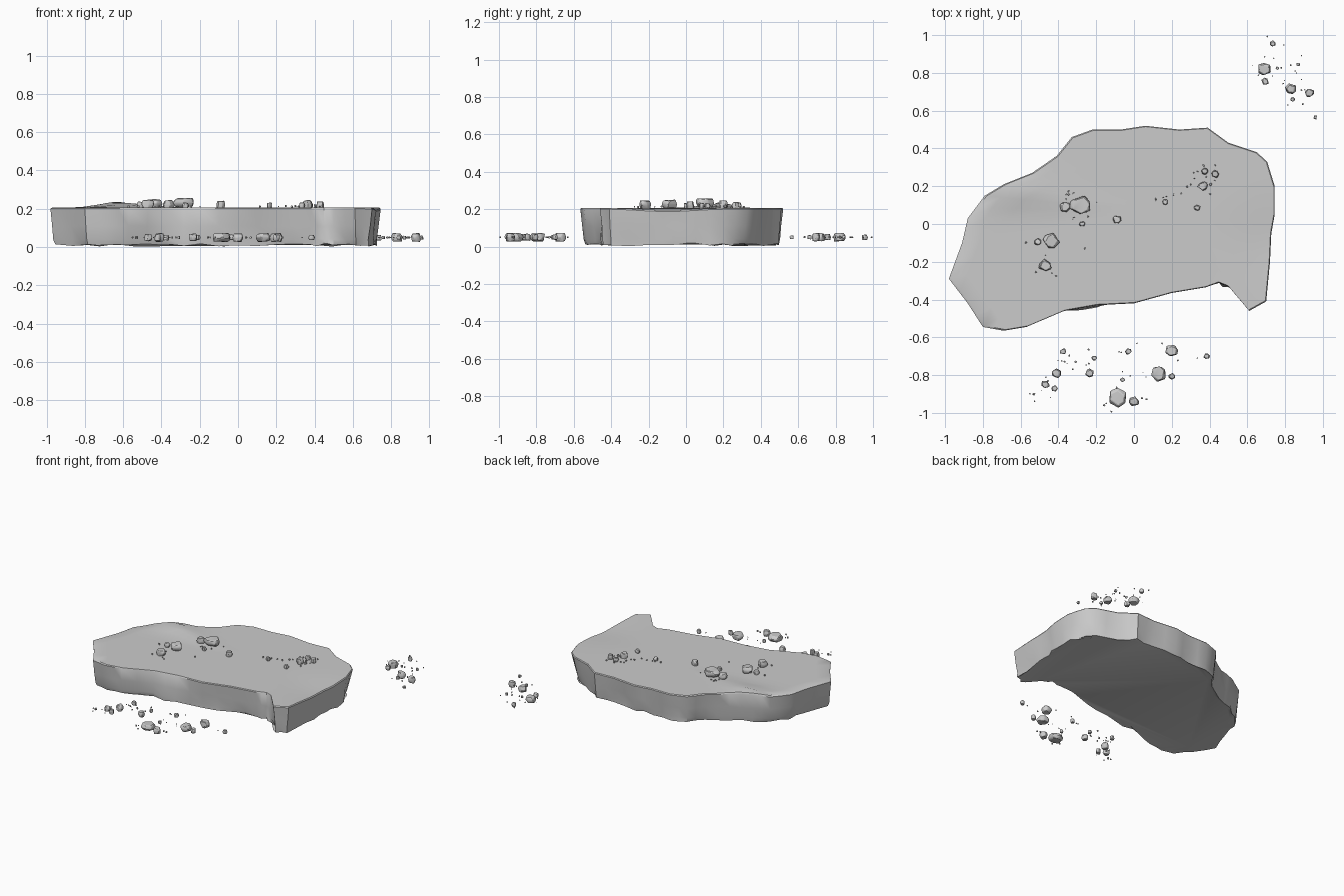
import bpy, bmesh, math, random
from mathutils import Vector

if "Cube" in bpy.data.objects:
    bpy.data.objects.remove(bpy.data.objects["Cube"])

random.seed(7)


def finish(bm, name, angle):
    bmesh.ops.recalc_face_normals(bm, faces=bm.faces)
    mesh = bpy.data.meshes.new(name)
    bm.to_mesh(mesh)
    bm.free()
    ob = bpy.data.objects.new(name, mesh)
    bpy.context.collection.objects.link(ob)
    bpy.ops.object.select_all(action='DESELECT')
    ob.select_set(True)
    bpy.context.view_layer.objects.active = ob
    bpy.ops.object.shade_smooth_by_angle(angle=math.radians(angle))
    return ob


# Slab outline seen from above, counter-clockwise from the left tip
outline = [(-.98, -.29), (-.88, -.42), (-.80, -.545), (-.69, -.565), (-.57, -.545),
           (-.37, -.46), (-.2, -.43), (0, -.42), (.2, -.365), (.38, -.335), (.45, -.31),
           (.5, -.33), (.61, -.46), (.70, -.41), (.72, -.2), (.727, -.05), (.745, .05),
           (.745, .2), (.705, .33), (.65, .38), (.5, .43), (.39, .51), (.24, .5),
           (.06, .52), (-.07, .5), (-.22, .5), (-.33, .46), (-.41, .36), (-.54, .27),
           (-.69, .21), (-.79, .15), (-.88, .03), (-.91, -.1)]
pts = []
for i, p in enumerate(outline):
    a, b = Vector(p), Vector(outline[(i + 1) % len(outline)])
    pts += [a, (a + b) / 2]
N = len(pts)
normals = []
for i in range(N):
    t = pts[(i + 1) % N] - pts[i - 1]
    normals.append(Vector((t.y, -t.x)).normalized())
CENTRE = Vector((.25, .05))


def hump(x, y):
    return .03 * math.exp(-((x + .62) / .13) ** 2 - ((y - .17) / .1) ** 2)


def near(p, x, y, r):
    return math.exp(-((p.x - x) ** 2 + (p.y - y) ** 2) / r ** 2)


def slab():
    bm = bmesh.new()

    def ring(fn):
        return [bm.verts.new(fn(pts[i], normals[i])) for i in range(N)]

    def top(s):
        def fn(p, n):
            q = CENTRE + (p - CENTRE) * s
            return (q.x, q.y, .207 + hump(q.x, q.y) - .012 * near(q, .72, -.1, .2))
        return fn

    def side(z, inset, jit):
        def fn(p, n):
            d = inset - .045 * near(p, -.25, -.43, .13) * (inset / .025)
            d -= .035 * near(p, .47, -.32, .06) * (inset / .025)
            d += .03 * near(p, .7, .35, .12) * (inset / .025)
            q = p - n * (d + random.uniform(-jit, jit))
            return (q.x, q.y, z + random.uniform(-jit, jit) * .9)
        return fn

    def bottom(p, n):
        q = CENTRE + (p - CENTRE) * .93
        return (q.x, q.y, .012)

    rings = [ring(top(s)) for s in (.3, .6, .8, .92, .99)]
    rings.append(ring(lambda p, n: (p.x, p.y, .201 + hump(p.x, p.y) * .7
                                    - .014 * near(p, .72, -.1, .2))))
    rings += [ring(side(.11, .01, .002)), ring(side(.04, .018, .004)),
              ring(side(.01, .025, .009)), ring(bottom)]
    for u, v in zip(rings, rings[1:]):
        for i in range(N):
            j = (i + 1) % N
            bm.faces.new((u[i], u[j], v[j], v[i]))
    bm.faces.new(rings[0])
    bm.faces.new(rings[-1])
    finish(bm, "stone_slab", 35)


# Rocks: flattened chipped lumps
def add_rock(target, x, y, z, r):
    bm = bmesh.new()
    h = min(r * .75, .021)
    spin = random.uniform(0, 6.28)
    n = 6 if r > .012 else 4
    for level, s in ((-1, .8), (0, 1), (1, .78)):
        for k in range(n):
            a = spin + (k + random.uniform(-.25, .25)) * 2 * math.pi / n
            q = r * s * random.uniform(.85, 1.1)
            bm.verts.new((x + q * math.cos(a), y + q * .95 * math.sin(a),
                          z + h * level + random.uniform(-.15, .15) * h))
    res = bmesh.ops.convex_hull(bm, input=bm.verts)
    inner = [g for g in res["geom_interior"] if isinstance(g, bmesh.types.BMVert)]
    bmesh.ops.delete(bm, geom=inner, context='VERTS')
    bmesh.ops.dissolve_limit(bm, angle_limit=.3, verts=bm.verts, edges=bm.edges)
    if r > .012:
        bmesh.ops.bevel(bm, geom=list(bm.edges), offset=r * .07, segments=1,
                        affect='EDGES', clamp_overlap=True)
    mesh = bpy.data.meshes.new("temporary_rock")
    bm.to_mesh(mesh)
    bm.free()
    target.from_mesh(mesh)
    bpy.data.meshes.remove(mesh)


def rubble(name, rocks, z, chips):
    bm = bmesh.new()
    for x, y, r in rocks:
        add_rock(bm, x, y, z + (.35 * r if z > .2 else 0), r)
    for _ in range(chips):
        x, y, r = random.choice(rocks)
        a, d = random.uniform(0, 6.28), r + random.uniform(.008, .045)
        cx, cy = x + d * math.cos(a), y + d * math.sin(a)
        if max(abs(cx), abs(cy)) < .97:
            add_rock(bm, cx, cy, z, random.uniform(.003, .007))
    finish(bm, name, 25)


slab()
rubble("top_rubble",
       [(-.28, .1, .06), (-.365, .09, .031), (-.44, -.09, .046), (-.51, -.095, .021),
        (-.47, -.22, .036), (-.275, 0, .017), (-.09, .025, .026), (.165, .115, .017),
        (.335, .085, .018), (.365, .2, .028), (.375, .28, .02), (.43, .265, .023),
        (.405, .21, .01), (-.26, -.13, .006), (.25, .16, .006), (.3, .21, .006)],
       .212, 34)
rubble("front_rubble",
       [(-.375, -.675, .018), (-.21, -.71, .015), (-.03, -.675, .018), (.2, -.67, .037),
        (.385, -.7, .017), (.13, -.79, .046), (.2, -.805, .02), (-.235, -.79, .025),
        (-.41, -.79, .029), (-.47, -.85, .024), (-.42, -.87, .02), (-.085, -.92, .056),
        (0, -.94, .029), (-.06, -.825, .014), (-.53, -.9, .009), (-.31, -.73, .008),
        (-.12, -.993, .006)],
       .05, 34)
rubble("back_rubble",
       [(.735, .955, .018), (.69, .82, .038), (.695, .755, .021), (.83, .715, .032),
        (.93, .695, .027), (.84, .66, .014), (.87, .845, .012), (.96, .565, .012),
        (.76, .825, .01), (.705, .993, .006)],
       .05, 20)
